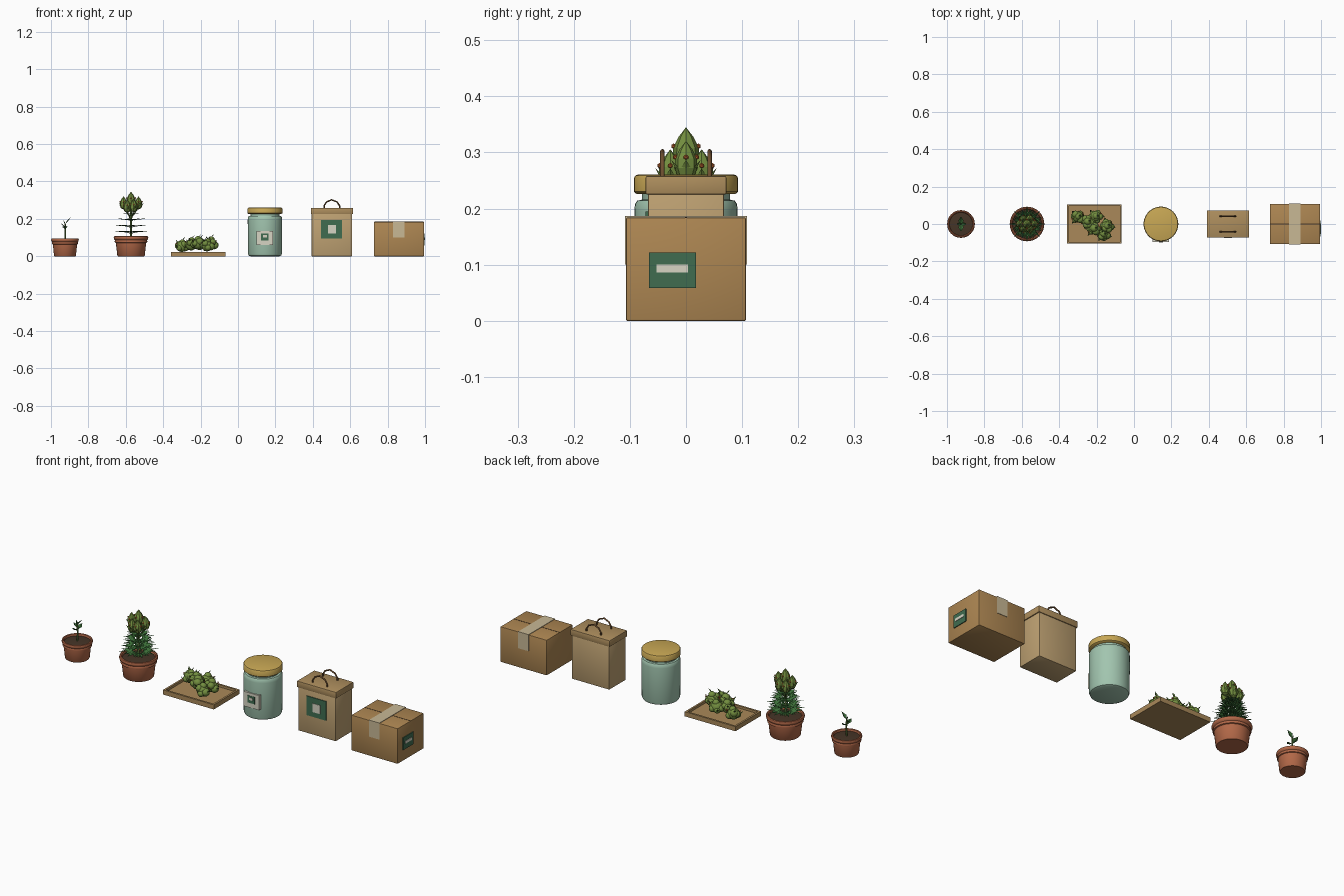
import bpy, bmesh, math, random
from mathutils import Vector, Matrix

if "Cube" in bpy.data.objects:
    bpy.data.objects.remove(bpy.data.objects["Cube"])

random.seed(4)
COL = dict(terracotta=(.45, .14, .065), soil=(.06, .035, .02), leaf=(.045, .16, .04), stem=(.12, .22, .05),
           bud=(.17, .27, .05), pistil=(.5, .13, .03), wood=(.4, .25, .1), glass=(.36, .56, .43),
           brass=(.58, .39, .09), cream=(.68, .66, .55), green=(.05, .15, .08), paper=(.52, .36, .17),
           fold=(.42, .27, .11), cord=(.16, .08, .03), card=(.42, .24, .085), tape=(.58, .48, .3), dark=(.08, .045, .02))


def mat(key):
    m = bpy.data.materials.get(key) or bpy.data.materials.new(key)
    m.diffuse_color = (*COL[key], 1)
    m.use_nodes = True
    m.node_tree.nodes["Principled BSDF"].inputs["Base Color"].default_value = m.diffuse_color
    return m


def finish(name, bm, key, smooth=None, loc=(0, 0, 0)):
    bmesh.ops.recalc_face_normals(bm, faces=bm.faces)
    me = bpy.data.meshes.new(name)
    bm.to_mesh(me)
    bm.free()
    me.materials.append(mat(key))
    ob = bpy.data.objects.new(name, me)
    ob.location = loc
    bpy.context.collection.objects.link(ob)
    if smooth:
        bpy.ops.object.select_all(action='DESELECT')
        ob.select_set(True)
        bpy.context.view_layer.objects.active = ob
        bpy.ops.object.shade_smooth_by_angle(angle=math.radians(smooth))
    return ob


def box(name, x, y, z, key, bevel=0):
    """Box from (min, max) pairs."""
    bm = bmesh.new()
    bmesh.ops.create_cube(bm, size=1)
    for v in bm.verts:
        for i, (a, b) in enumerate((x, y, z)):
            v.co[i] = a if v.co[i] < 0 else b
    if bevel:
        bmesh.ops.bevel(bm, geom=bm.edges[:], offset=bevel, segments=2, affect='EDGES', profile=.5)
    return finish(name, bm, key, 30)


def add_lathe(bm, prof, n, m=Matrix()):
    rings = []
    for r, z in prof:
        k = 1 if r == 0 else n
        rings.append([bm.verts.new(m @ Vector((r * math.cos(i * math.tau / n), r * math.sin(i * math.tau / n), z)))
                      for i in range(k)])
    for a, b in zip(rings, rings[1:]):
        for i in range(n):
            q = [a[i % len(a)], a[(i + 1) % len(a)], b[(i + 1) % len(b)], b[i % len(b)]]
            bm.faces.new(list(dict.fromkeys(q)))


def lathe(name, prof, key, x, n=32):
    bm = bmesh.new()
    add_lathe(bm, prof, n)
    return finish(name, bm, key, 40, (x, 0, 0))


def tube(name, pts, r, key):
    cu = bpy.data.curves.new(name, 'CURVE')
    cu.dimensions = '3D'
    cu.bevel_depth, cu.bevel_resolution, cu.use_fill_caps = r, 2, True
    sp = cu.splines.new('POLY')
    sp.points.add(len(pts) - 1)
    for p, c in zip(sp.points, pts):
        p.co = (*c, 1)
    cu.materials.append(mat(key))
    bpy.context.collection.objects.link(bpy.data.objects.new(name, cu))


def add_leaf(bm, base, az, el, length, width):
    """Pointed blade with a creased midrib."""
    d = Vector((math.cos(az) * math.cos(el), math.sin(az) * math.cos(el), math.sin(el)))
    s = Vector((-math.sin(az), math.cos(az), 0))
    up = d.cross(s)
    b = Vector(base)
    m = b + d * length * .45
    v = [bm.verts.new(p) for p in (b, m + s * width / 2 + up * width * .15, b + d * length,
                                   m - s * width / 2 + up * width * .15, m - up * width * .1)]
    for i in range(4):
        bm.faces.new((v[i], v[(i + 1) % 4], v[4]))


def add_ball(bm, c, r, sub=1):
    bmesh.ops.create_icosphere(bm, subdivisions=sub, radius=r, matrix=Matrix.Translation(c))


def pot(name, x, r, h):
    k = r / .07
    lathe(name, [(0, 0), (.054 * k, 0), (.057 * k, .004), (.063 * k, h * .66), (.067 * k, h * .68), (.068 * k, h * .74),
                 (.066 * k, h * .8), (.07 * k, h * .84), (.072 * k, h * .91), (.07 * k, h * .98), (.066 * k, h),
                 (.062 * k, h * .98), (.06 * k, h * .85), (0, h * .85)], 'terracotta', x)
    lathe(name + "_soil", [(0, h * .83), (.06 * k, h * .83), (.06 * k, h * .88), (.03 * k, h * .91), (0, h * .92)], 'soil', x)


# Seedling in its small pot
X = -.925
pot("seedling_pot", X, .072, .096)
tube("seedling_stem", [(X, 0, .08), (X + .002, 0, .13), (X, 0, .175)], .004, 'stem')
bm = bmesh.new()
for az, el, z, ln, w in ((90, 25, .145, .045, .03), (270, 25, .145, .045, .03), (180, 45, .155, .034, .02),
                         (0, 50, .172, .046, .024), (170, 70, .17, .025, .014)):
    add_leaf(bm, (0, 0, z), math.radians(az), math.radians(el), ln, w)
finish("seedling_leaves", bm, 'leaf', loc=(X, 0, 0))

# Flowering plant in the larger pot
X = -.572
pot("plant_pot", X, .09, .108)
tube("plant_stem", [(X, 0, .09), (X, 0, .28)], .005, 'stem')
bm = bmesh.new()
for t, (z, reach, n) in enumerate(((.128, .098, 8), (.16, .09, 7), (.195, .078, 7), (.225, .058, 6))):
    for i in range(n):
        az = math.tau * (i + t * .5) / n
        base = Vector((math.cos(az), math.sin(az), 0)) * reach * .22 + Vector((0, 0, z))
        add_leaf(bm, (0, 0, z - .008), az, .3, reach * .35, .005)
        for a, s in ((0, 1), (26, .85), (-26, .85), (55, .6), (-55, .6)):
            add_leaf(bm, base, az + math.radians(a), .1, reach * .78 * s, .017)
finish("plant_leaves", bm, 'leaf', loc=(X, 0, 0))
buds, dots = bmesh.new(), bmesh.new()
spots = [(0, 0, .262, 1)] + [(.04 * math.cos(a), .03 * math.sin(a), z, .85) for a, z in
                             ((0, .25), (math.pi, .25), (1.2, .235), (-1.2, .235), (2.1, .232), (-2.1, .232))]
for x, y, z, s in spots:
    add_lathe(buds, [(0, 0), (.017, .008), (.024, .026), (.023, .046), (.013, .066), (0, .083)], 8,
              Matrix.Translation((x, y, z)) @ Matrix.Scale(s, 4))
    tube("bud_branch", [(X, 0, z - .045), (X + x, y, z + .01)], .003, 'stem')
    for i in range(5):
        a = i * math.tau / 5
        add_leaf(buds, (x + .014 * s * math.cos(a), y + .014 * s * math.sin(a), z + .012), a, 1.0, .034 * s, .016)
    for i in range(4):
        a = i * math.pi / 2
        add_ball(dots, (x + .022 * s * math.cos(a), y + .022 * s * math.sin(a), z + .049 * s), .005)
finish("plant_buds", buds, 'bud', loc=(X, 0, 0))
finish("plant_pistils", dots, 'pistil', loc=(X, 0, 0))

# Wooden tray with raised edges
x0, x1 = -.358, -.066
box("tray_base", (x0, x1), (-.105, .105), (0, .012), 'wood')
for s in (-1, 1):
    box("tray_long_edge", (x0, x1), sorted((s * .105, s * .095)), (.01, .024), 'wood')
for a in (x0, x1 - .01):
    box("tray_short_edge", (a, a + .01), (-.105, .105), (.01, .024), 'wood')

# Heap of trimmed buds on the tray
buds, leaves, dots = bmesh.new(), bmesh.new(), bmesh.new()
for cx, cy, cz in ((-.3, .038, .052), (-.25, .012, .06), (-.205, .04, .062), (-.215, -.025, .066),
                   (-.165, -.055, .055), (-.145, -.012, .066)):
    c = Vector((cx, cy, cz))
    add_ball(buds, c, .03, 2)
    for i in range(7):
        a = i * math.tau / 6 + random.uniform(-.3, .3)
        d = Vector((math.cos(a), math.sin(a), random.uniform(-.5, .8))).normalized() if i < 6 else Vector((.1, .1, 1))
        add_ball(buds, c + d * .022, random.uniform(.016, .021), 2)
        if i % 2 == 0:
            add_leaf(leaves, c + d * .034, a, .9, .026, .012)
        e = Vector((math.cos(a + .5), math.sin(a + .5), .5)).normalized()
        if i % 3 == 0:
            add_ball(dots, c + e * .036, .004)
finish("tray_buds", buds, 'bud', 40)
finish("tray_bud_leaves", leaves, 'stem')
finish("tray_bud_pistils", dots, 'pistil')

# Storage jar with lid and label
X = .144
lathe("jar_body", [(0, 0), (.078, 0), (.087, .004), (.091, .014), (.092, .195), (.091, .208), (.087, .214),
                   (.078, .216), (.078, .232), (0, .232)], 'glass', X, 40)
lathe("jar_lid", [(0, .226), (.088, .226), (.093, .23), (.093, .254), (.09, .259), (.084, .261), (0, .261)], 'brass', X, 40)
box("jar_label", (.1, .188), (-.096, -.078), (.06, .136), 'cream')
box("jar_label_mark", (.124, .164), (-.0975, -.094), (.085, .122), 'green')
box("jar_label_centre", (.134, .154), (-.099, -.095), (.1, .113), 'cream')

# Paper bag with folded top, cord handles and label
box("bag_body", (.394, .61), (-.068, .068), (0, .24), 'paper', .003)
box("bag_fold", (.389, .615), (-.072, .072), (.225, .258), 'fold', .003)
for y in (-.042, .042):
    tube("bag_handle", [(.46, y, .25), (.46, y, .27), (.473, y, .29), (.5, y, .302), (.53, y, .29), (.543, y, .27),
                        (.543, y, .25)], .004, 'cord')
box("bag_label", (.445, .557), (-.072, -.066), (.095, .195), 'green')
box("bag_label_centre", (.48, .524), (-.074, -.07), (.121, .166), 'cream')

# Shipping carton with tape, seam and side label
box("carton", (.727, .994), (-.107, .107), (0, .184), 'card', .003)
box("carton_seam", (.729, .992), (-.002, .002), (.18, .1848), 'dark')
box("carton_tape_top", (.83, .89), (-.109, .109), (.182, .1865), 'tape')
for s in (-1, 1):
    box("carton_tape_end", (.83, .89), sorted((s * .105, s * .109)), (.1, .186), 'tape')
box("carton_label", (.99, .998), (-.066, .018), (.058, .122), 'green')
box("carton_label_strip", (.995, 1.0), (-.053, .004), (.086, .1), 'cream')
